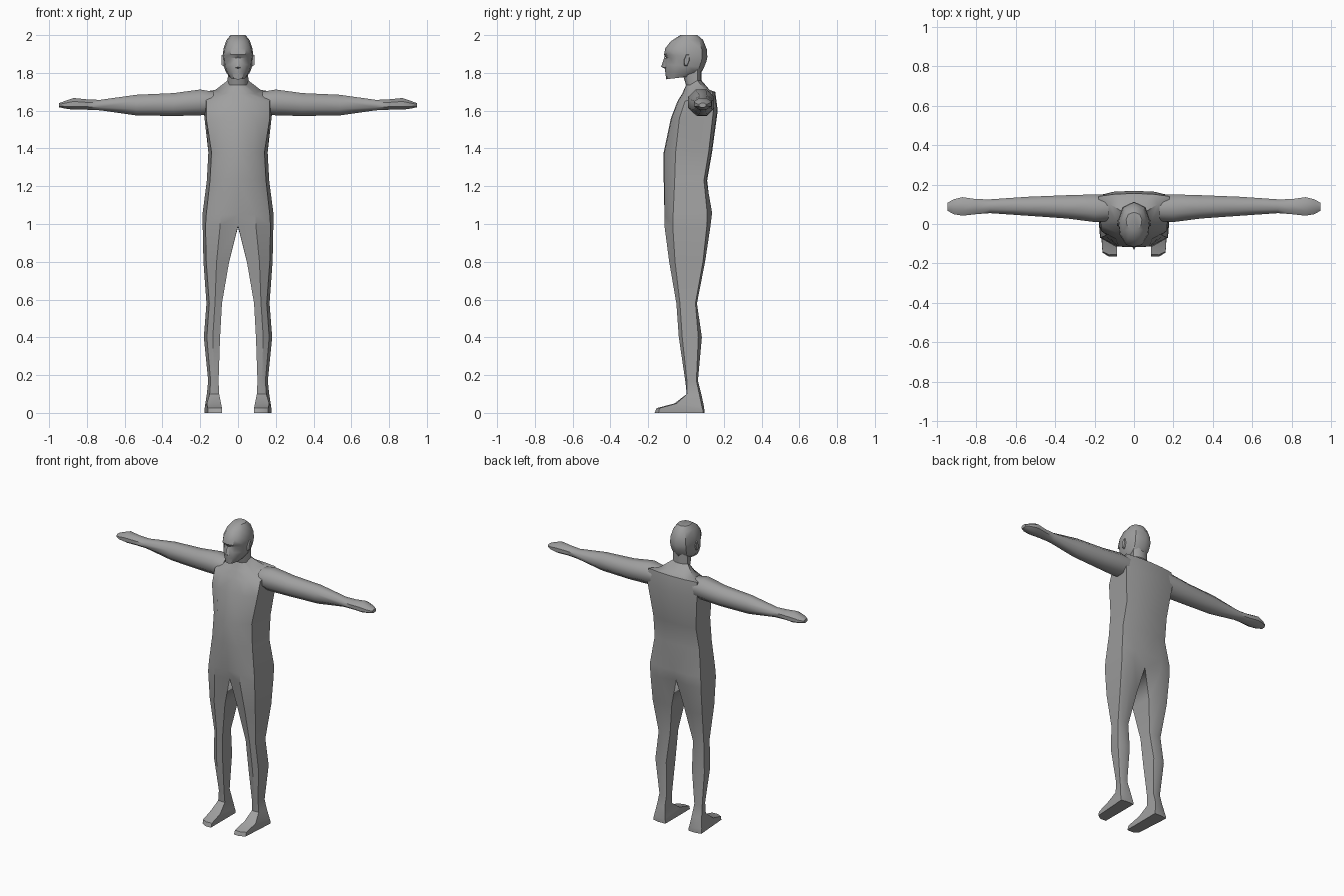
import bpy, bmesh, math

grey = bpy.data.materials.new("plain grey")
grey.diffuse_color = (0.35, 0.35, 0.35, 1)


def finish(name, bm, angle=40, mirror=True):
    """Turn a half mesh into a mirrored, softly shaded object."""
    bmesh.ops.remove_doubles(bm, verts=bm.verts, dist=0.0005)
    bmesh.ops.recalc_face_normals(bm, faces=bm.faces)
    me = bpy.data.meshes.new(name)
    bm.to_mesh(me)
    bm.free()
    me.materials.append(grey)
    ob = bpy.data.objects.new(name, me)
    bpy.context.collection.objects.link(ob)
    bpy.ops.object.select_all(action='DESELECT')
    ob.select_set(True)
    bpy.context.view_layer.objects.active = ob
    bpy.ops.object.shade_smooth_by_angle(angle=math.radians(angle))
    if mirror:
        mod = ob.modifiers.new("mirror", 'MIRROR')
        mod.use_clip = True
        mod.merge_threshold = 0.0005
    return ob


def loft(bm, rings, closed):
    """Join rings of points; closed(i) says whether band i wraps around."""
    vs = [[bm.verts.new(p) for p in r] for r in rings]
    n = len(vs[0])
    for i, (a, b) in enumerate(zip(vs, vs[1:])):
        for j in range(n if closed(i) else n - 1):
            k = (j + 1) % n
            bm.faces.new((a[j], a[k], b[k], b[j]))
    return vs


# Body: neck, torso, leg and foot in one half loft
# zf, zb, inner x, front x, back x, front y, front corner y, back corner y, back y, dip
torso = [
    (1.80, 1.86, 0, .045, .050, -.020, .005, .060, .085, 0),
    (1.735, 1.76, 0, .045, .055, .000, .020, .060, .082, 0),
    (1.69, 1.71, 0, .090, .120, -.020, .020, .100, .125, 0),
    (1.65, 1.70, 0, .168, .180, -.045, -.005, .140, .155, 0),
    (1.56, 1.60, 0, .168, .182, -.080, -.035, .145, .168, 0),
    (1.38, 1.38, 0, .140, .157, -.118, -.055, .120, .138, 0),
    (1.23, 1.23, 0, .148, .165, -.118, -.060, .095, .112, 0),
    (1.05, 1.06, 0, .168, .187, -.118, -.068, .112, .142, .01),
    (.99, .985, 0, .172, .187, -.118, -.070, .110, .133, .03),
]
leg = [
    (.80, .80, .047, .168, .183, -.093, -.058, .090, .105, .022),
    (.58, .58, .085, .152, .167, -.055, -.032, .050, .062, .015),
    (.40, .40, .095, .165, .181, -.042, -.020, .065, .088, .015),
    (.17, .17, .103, .145, .158, -.008, .005, .055, .067, .008),
    (.10, .10, .100, .150, .165, .000, .005, .070, .085, .004),
    (.05, .03, .090, .165, .176, -.065, -.050, .085, .100, .005),
    (.025, .015, .085, .160, .178, -.160, -.140, .090, .101, .006),
    (0, 0, .085, .160, .176, -.170, -.145, .090, .102, .006),
]


def body_ring(zf, zb, xi, xf, xb, yf, yfo, ybo, yb, dip):
    fm, bk = xi + .55 * (xf - xi), xi + .55 * (xb - xi)
    return [(xi, yf + dip, zf), (fm, yf + .004, zf), (xf, yfo, zf),
            (xb, ybo, zb), (bk, yb - .004, zb), (xi, yb - dip, zb)]


bm = bmesh.new()
rings = loft(bm, [body_ring(*r) for r in torso + leg],
             lambda i: i >= len(torso) - 1)
bm.faces.new(rings[-1])
finish("body", bm)

# Arms with hands: x, y range, z range
arm = [
    (.13, .015, .148, 1.585, 1.700), (.20, .010, .150, 1.575, 1.712),
    (.34, .028, .146, 1.572, 1.693), (.54, .042, .138, 1.575, 1.684),
    (.73, .055, .125, 1.602, 1.657), (.80, .050, .126, 1.605, 1.660),
    (.87, .042, .136, 1.605, 1.667), (.915, .050, .125, 1.611, 1.652),
    (.947, .068, .107, 1.618, 1.640),
]


def arm_ring(x, y0, y1, z0, z1):
    pts = []
    for k in range(8):
        a = math.pi / 8 + k * math.pi / 4
        s = 1 / math.cos(math.pi / 8)
        pts.append((x, (y0 + y1) / 2 + math.cos(a) * s * (y1 - y0) / 2,
                    (z0 + z1) / 2 + math.sin(a) * s * (z1 - z0) / 2))
    return pts


bm = bmesh.new()
rings = loft(bm, [arm_ring(*r) for r in arm], lambda i: True)
bm.faces.new(rings[0])
bm.faces.new(rings[-1])
finish("arms", bm, 48)

# Head: zf, zb, half width, front y, back y, cheek setback (deep at the eyes)
head = [
    (2.0, 2.0, .040, -.030, .060, .004),
    (1.968, 1.975, .062, -.080, .090, .008),
    (1.93, 1.925, .077, -.110, .110, .012),
    (1.897, 1.885, .081, -.116, .113, .010),
    (1.88, 1.86, .079, -.107, .108, .022),
    (1.845, 1.83, .076, -.112, .096, .012),
    (1.805, 1.80, .063, -.110, .080, .010),
    (1.766, 1.785, .042, -.105, .050, .006),
]


def head_ring(zf, zb, w, yf, yb, dy):
    d = yb - yf
    pts = [(0, yf), (.5 * w, yf + dy), (.9 * w, yf + .27 * d), (w, yf + .58 * d),
           (.72 * w, yf + .88 * d), (0, yb)]
    return [(x, y, zf + (zb - zf) * (y - yf) / d) for x, y in pts]


bm = bmesh.new()
rings = loft(bm, [head_ring(*r) for r in head], lambda i: False)
bm.faces.new(rings[0])
bm.faces.new(rings[-1])
finish("head", bm)

# Nose wedge
bm = bmesh.new()
bridge, tip, wing, base = [bm.verts.new(p) for p in (
    (0, -.112, 1.890), (0, -.132, 1.832), (.017, -.100, 1.826), (0, -.106, 1.820))]
bm.faces.new((bridge, tip, wing))
bm.faces.new((tip, base, wing))
finish("nose", bm)

# Ears: thin tapered six-sided plates
bm = bmesh.new()
bmesh.ops.create_cone(bm, cap_ends=True, segments=6, radius1=1, radius2=.8, depth=1)
for v in bm.verts:
    x, y, z = v.co
    v.co = (.080 + z * .014, .004 + y * .016 + x * .006, 1.868 + x * .038)
finish("ears", bm)
